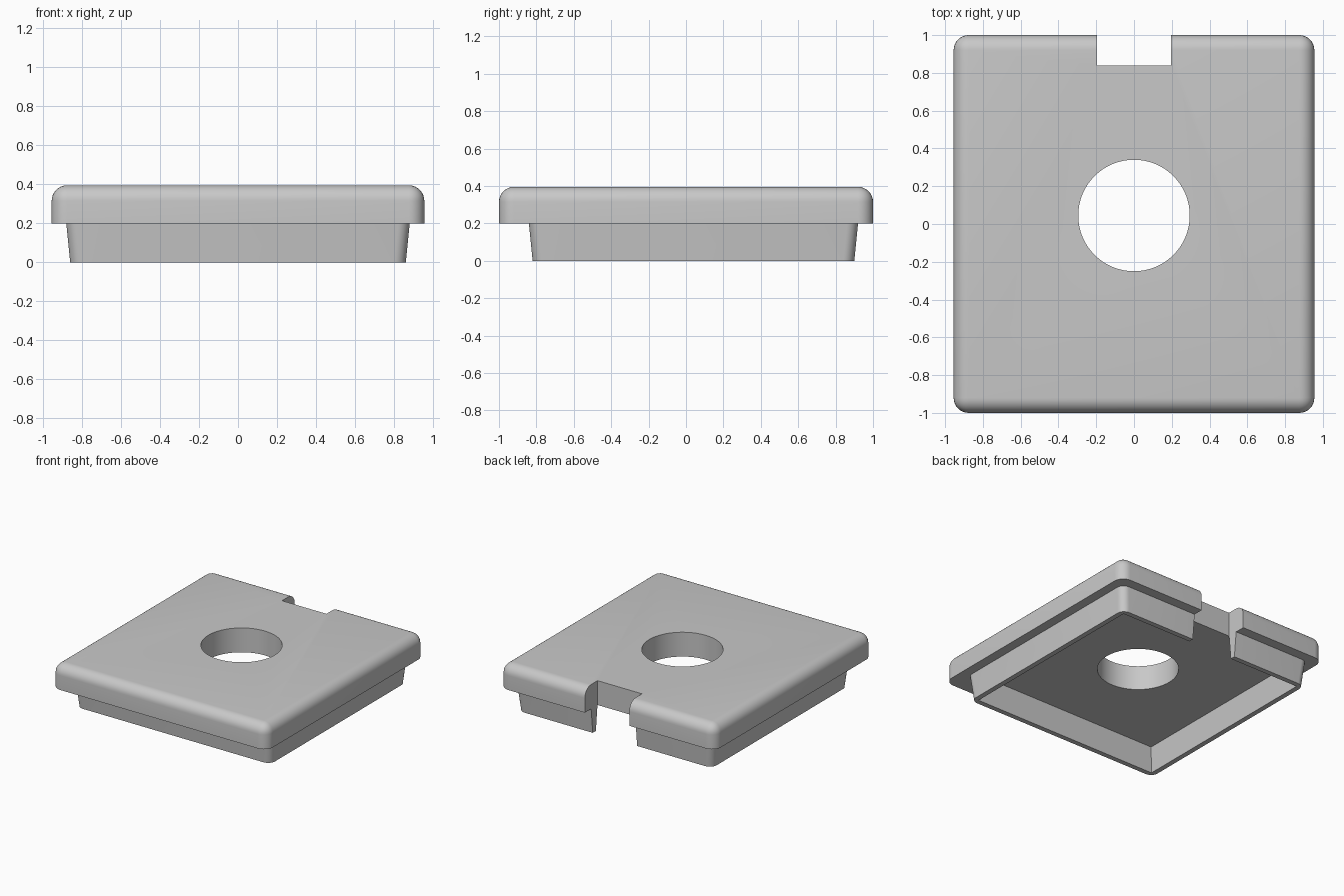
import bpy
import bmesh
import math
from mathutils import Vector

cube = bpy.data.objects.get("Cube")
if cube:
    bpy.data.objects.remove(cube, do_unlink=True)

grey = bpy.data.materials.new("plain grey")
grey.use_nodes = True
COLOUR = (0.58, 0.58, 0.58, 1)
grey.diffuse_color = COLOUR
grey.node_tree.nodes["Principled BSDF"].inputs["Base Color"].default_value = COLOUR

PLATE_BOTTOM, PLATE_TOP = 0.2, 0.395


def add_object(name, bm):
    bmesh.ops.recalc_face_normals(bm, faces=bm.faces)
    mesh = bpy.data.meshes.new(name)
    bm.to_mesh(mesh)
    bm.free()
    mesh.materials.append(grey)
    obj = bpy.data.objects.new(name, mesh)
    bpy.context.collection.objects.link(obj)
    return obj


def block(name, low, high, taper=0, radius=0, round_top=False):
    """Box from low to high; its bottom is inset by taper, its edges rounded."""
    low, high = Vector(low), Vector(high)
    bm = bmesh.new()
    bmesh.ops.create_cube(bm, size=1)
    for v in bm.verts:
        inset = taper if v.co.z < 0 else 0
        for i in range(3):
            sign = 1 if v.co[i] > 0 else -1
            v.co[i] = (high[i] if sign > 0 else low[i]) - (sign * inset if i < 2 else 0)
    if radius:
        def rounded(e):
            a, b = (v.co.z for v in e.verts)
            return abs(a - b) > 0.01 or (round_top and a > low.z + 0.01)
        bmesh.ops.bevel(bm, geom=[e for e in bm.edges if rounded(e)], offset=radius,
                        offset_type='OFFSET', segments=8, profile=0.5,
                        affect='EDGES', clamp_overlap=True)
    return add_object(name, bm)


def cut(obj, cutter):
    cutter.hide_render = True
    bpy.context.view_layer.objects.active = obj
    mod = obj.modifiers.new("cut", 'BOOLEAN')
    mod.operation = 'DIFFERENCE'
    mod.solver = 'EXACT'
    mod.object = cutter
    bpy.ops.object.modifier_apply(modifier=mod.name)


# Top plate with rounded corners and top edge
plate = block("top_plate", (-0.955, -1, PLATE_BOTTOM), (0.955, 1, PLATE_TOP),
              radius=0.08, round_top=True)

# Tapered rim underneath, set slightly toward the back
rim = block("lower_rim", (-0.88, -0.84, 0), (0.88, 0.92, PLATE_BOTTOM),
            taper=0.02, radius=0.06)

# Cutters: rim cavity, back slot and round hole
cavity = block("cavity_cutter", (-0.798, -0.758, -0.02), (0.798, 0.838, 0.22), taper=-0.024)
slot = block("slot_cutter", (-0.197, 0.839, -0.1), (0.197, 1.2, 0.6))
bm = bmesh.new()
bmesh.ops.create_cone(bm, cap_ends=True, segments=96, radius1=0.295, radius2=0.295, depth=1)
bmesh.ops.translate(bm, verts=bm.verts, vec=(0, 0.045, 0.3))
hole = add_object("hole_cutter", bm)

cut(rim, cavity)
for part in (plate, rim):
    cut(part, slot)
cut(plate, hole)
for cutter in (cavity, slot, hole):
    bpy.data.objects.remove(cutter, do_unlink=True)

# Open the rim where it meets the plate
bm = bmesh.new()
bm.from_mesh(rim.data)
hidden = [f for f in bm.faces if all(v.co.z > PLATE_BOTTOM - 0.001 for v in f.verts)]
bmesh.ops.delete(bm, geom=hidden, context='FACES')
bm.to_mesh(rim.data)
bm.free()

# Smooth the rounded edges only
bpy.ops.object.select_all(action='DESELECT')
for part in (plate, rim):
    part.select_set(True)
bpy.context.view_layer.objects.active = plate
bpy.ops.object.shade_smooth_by_angle(angle=math.radians(30))
